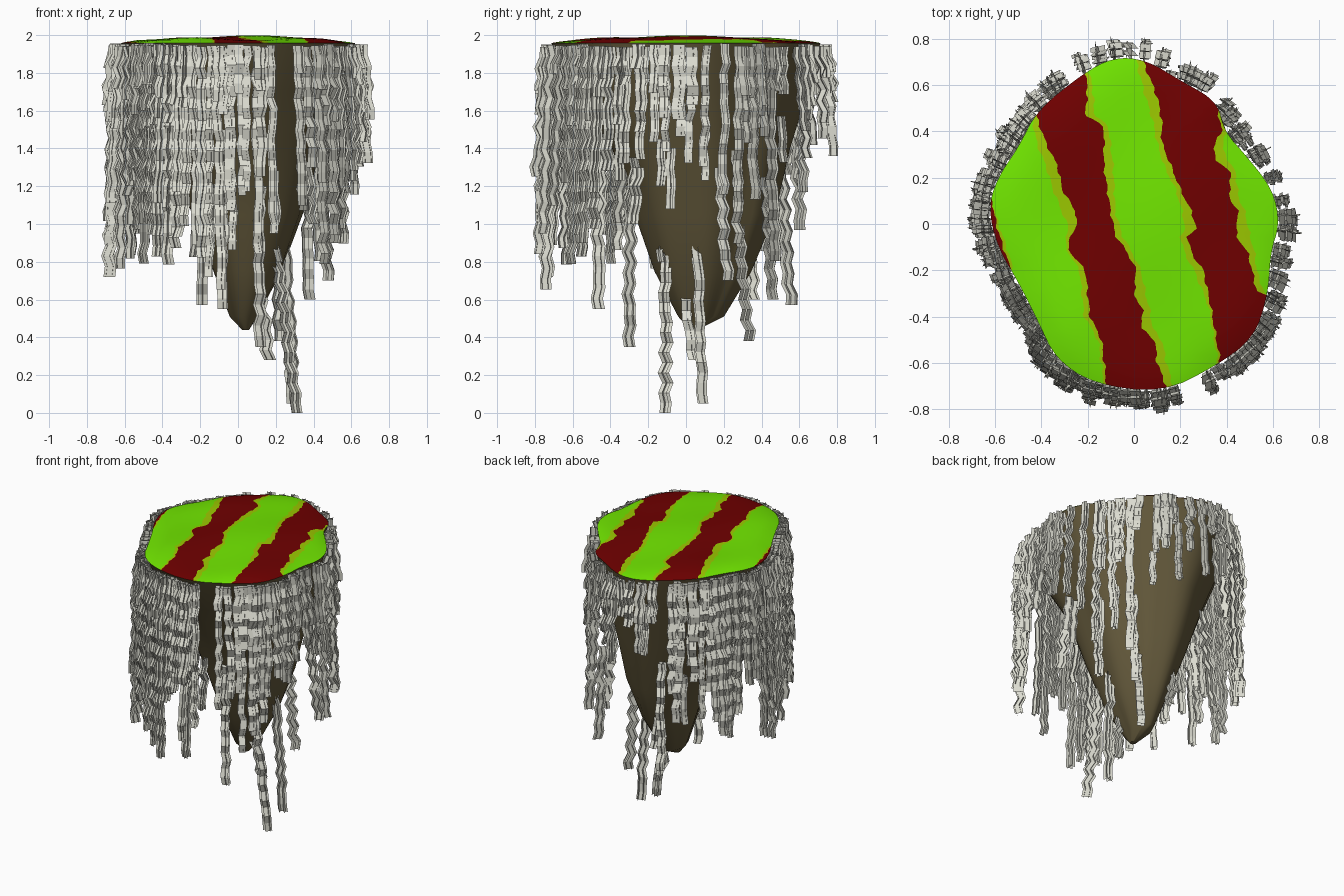
import bpy, bmesh, math, random
from mathutils import Vector

random.seed(7)
if "Cube" in bpy.data.objects:
    bpy.data.objects.remove(bpy.data.objects["Cube"])


def material(name, rgb):
    m = bpy.data.materials.new(name)
    m.use_nodes = True
    m.diffuse_color = (*rgb, 1)
    bsdf = m.node_tree.nodes["Principled BSDF"]
    bsdf.inputs["Base Color"].default_value = (*rgb, 1)
    bsdf.inputs["Roughness"].default_value = 0.9
    return m


GREEN = material("bright green", (0.17, 0.82, 0.0))
OLIVE = material("olive edge", (0.33, 0.58, 0.0))
RED = material("dark red", (0.16, 0.0, 0.0))
BROWN = material("earth brown", (0.12, 0.095, 0.042))
PALE = material("pale root", (0.72, 0.72, 0.64))


def finish(name, bm, mats, smooth=None):
    me = bpy.data.meshes.new(name)
    bm.to_mesh(me)
    bm.free()
    ob = bpy.data.objects.new(name, me)
    bpy.context.collection.objects.link(ob)
    for m in mats:
        me.materials.append(m)
    if smooth:
        bpy.ops.object.select_all(action='DESELECT')
        ob.select_set(True)
        bpy.context.view_layer.objects.active = ob
        bpy.ops.object.shade_smooth_by_angle(angle=math.radians(smooth))
    return ob


def lerp_table(table, t):
    """Linear lookup in rows sorted by their first value; returns the rest of the row."""
    if t <= table[0][0]:
        return table[0][1:]
    for a, b in zip(table, table[1:]):
        if t <= b[0]:
            f = (t - a[0]) / (b[0] - a[0])
            return tuple(p + (q - p) * f for p, q in zip(a[1:], b[1:]))
    return table[-1][1:]


# Island outline, counter-clockwise, rounded by corner cutting
outline = [Vector(p) for p in (
    (.63, 0), (.6, .15), (.48, .3), (.39, .4), (.36, .53), (.2, .62), (.05, .71), (-.09, .72),
    (-.22, .65), (-.42, .49), (-.5, .33), (-.59, .2), (-.63, .07), (-.59, -.1), (-.5, -.25),
    (-.41, -.43), (-.34, -.58), (-.18, -.69), (.12, -.73), (.36, -.61), (.52, -.49), (.58, -.3), (.59, -.12))]
for _ in range(2):
    outline = [p.lerp(q, f) for p, q in zip(outline, outline[1:] + outline[:1]) for f in (.25, .75)]
radial = sorted((math.atan2(p.y, p.x) % math.tau, p.length) for p in outline)
radial = [(radial[-1][0] - math.tau, radial[-1][1])] + radial + [(radial[0][0] + math.tau, radial[0][1])]


def radius(a):
    return lerp_table(radial, a % math.tau)[0]


def top_z(x, y):
    r = min(1, math.hypot(x, y) / radius(math.atan2(y, x)))
    return 1.957 + (1 - r ** 6) * (0.031 + 0.011 * math.sin(7 * x + 1) * math.cos(6 * y))


# Striped top: columns follow the ragged colour borders, each row y, x, fringe width
SLIVER = [(-.25, -.7, 0), (-.2, -.53, .01), (-.1, -.565, .015), (0, -.595, .01), (.1, -.612, 0), (.13, -.7, 0)]
LEFT_A = [(-.68, -.12, .01), (-.5, -.14, .015), (-.4, -.19, .025), (-.2, -.21, .025), (-.13, -.27, .01),
          (-.08, -.29, .01), (-.02, -.25, .03), (.05, -.25, .06), (.15, -.31, .04), (.25, -.33, .05),
          (.35, -.38, .04), (.46, -.42, .02), (.7, -.5, .02)]
LEFT_B = [(-.7, .14, .03), (-.6, .1, .04), (-.5, .09, .03), (-.45, .03, .05), (-.38, .04, .03), (-.3, 0, .05),
          (-.2, .01, .02), (-.12, -.03, .02), (-.05, -.08, .03), (.05, -.1, .02), (.25, -.13, .04),
          (.42, -.13, .02), (.47, -.21, .04), (.6, -.2, .02), (.7, -.23, .02)]
RIGHT_A = [(-.58, .37, .01), (-.35, .33, .01), (-.2, .3, .04), (-.13, .25, .03), (-.05, .23, .03), (-.02, .27, .05),
           (.05, .25, .04), (.15, .2, .02), (.25, .16, .03), (.35, .12, .02), (.45, .12, .04), (.55, .1, .05),
           (.7, .04, .03)]
RIGHT_B = [(-.36, .7, 0), (-.29, .53, .03), (-.2, .51, .02), (-.12, .49, .03), (-.05, .44, .06), (.05, .45, .03),
           (.12, .41, .04), (.22, .42, .02), (.27, .36, .05), (.33, .34, .04), (.4, .38, .02), (.5, .36, .01)]
BORDERS = [(SLIVER, 1), (LEFT_A, -1), (LEFT_B, 1), (RIGHT_A, -1), (RIGHT_B, 1)]
STRIP_MATS = [2, 1, 0, 1, 2, 1, 0, 1, 2, 1, 0]


def row_borders(y):
    xs = []
    for p, q in zip(outline, outline[1:] + outline[:1]):
        if (p.y - y) * (q.y - y) <= 0 and p.y != q.y:
            xs.append(p.x + (q.x - p.x) * (y - p.y) / (q.y - p.y))
    lo, hi = min(xs), max(xs)
    b = [lo]
    for k, (table, side) in enumerate(BORDERS):
        x, fringe = lerp_table(table, y)
        x += .004 * math.sin(70 * y + k) + .003 * math.sin(131 * y)
        b += sorted((x, x + side * fringe))
    return [min(hi, max(lo, x)) for x in b + [hi]]


bm = bmesh.new()
ROWS, SUB = 120, 4
y0, y1 = min(p.y for p in outline) + 1e-4, max(p.y for p in outline) - 1e-4
rows = []
for i in range(ROWS + 1):
    y = y0 + (y1 - y0) * (1 - math.cos(math.pi * i / ROWS)) / 2
    b = row_borders(y)
    rows.append([[bm.verts.new((x, y, top_z(x, y)))
                  for x in (l + (r - l) * s / SUB for s in range(SUB + 1))] for l, r in zip(b, b[1:])])
for low, high in zip(rows, rows[1:]):
    for k, (a, b) in enumerate(zip(low, high)):
        for s in range(SUB):
            f = bm.faces.new((a[s], a[s + 1], b[s + 1], b[s]))
            f.material_index = STRIP_MATS[k]
bmesh.ops.remove_doubles(bm, verts=bm.verts, dist=1e-5)
finish("striped_top", bm, [GREEN, OLIVE, RED], 40)

# Earth body: outline rings shrinking to a blunt off-centre tip
LEVELS = [(.44, .04, .04, .03, .03), (.51, .03, .08, .12, .17), (.75, .05, .09, .29, .36),
          (1.05, .05, .1, .47, .52), (1.4, .03, .08, .66, .66), (1.7, .01, .03, .86, .86),
          (1.957, 0, 0, .997, .997)]


def body_point(a, z):
    cx, cy, sx, sy = lerp_table(LEVELS, z)
    r = radius(a)
    return Vector((cx + r * math.cos(a) * sx, cy + r * math.sin(a) * sy, z))


bm = bmesh.new()
N = 48
rings = [[bm.verts.new(body_point(math.tau * i / N, lv[0])) for i in range(N)] for lv in LEVELS]
for a, b in zip(rings, rings[1:]):
    for i in range(N):
        j = (i + 1) % N
        bm.faces.new((a[i], a[j], b[j], b[i]))
bm.faces.new(rings[0][::-1])
finish("earth_body", bm, [BROWN], 35)


# Hanging roots: crossed, crinkled ribbons
def root(bm, start, end, width, angle):
    steps = max(2, round((start - end).length / .055))
    out = Vector((math.cos(angle), math.sin(angle), 0))
    side = Vector((-out.y, out.x, 0))
    path = []
    for i in range(steps + 1):
        p = start.lerp(end, i / steps)
        if 0 < i < steps:
            p += side * random.uniform(-.01, .01) + out * ((-1) ** i * .008 + random.uniform(-.008, .008))
        path.append(p)
    for direction, shift in ((side, out * .018), (side, out * -.014), (out * 1.3, side * .006)):
        w = direction * width / 2
        pairs = [(bm.verts.new(p + shift - w), bm.verts.new(p + shift + w)) for p in path]
        for a, b in zip(pairs, pairs[1:]):
            bm.faces.new((a[0], a[1], b[1], b[0]))


# Rim roots by sector: from degree, to degree, count, lowest end, highest end
SECTORS = [(-12, 14, 4, 1.2, 1.7), (18, 50, 6, .75, 1.5), (52, 112, 10, 1.35, 1.75),
           (115, 130, 4, .85, 1.4), (132, 170, 11, .75, 1.4), (170, 215, 15, .7, 1.3),
           (215, 250, 14, .72, 1.3), (250, 285, 11, .65, 1.3), (295, 326, 9, .65, 1.3), (328, 347, 5, .95, 1.5)]
bm = bmesh.new()
for d0, d1, count, low, high in SECTORS:
    for i in range(count):
        a = math.radians(d0 + (d1 - d0) * (i + random.uniform(.2, .8)) / count)
        out = Vector((math.cos(a), math.sin(a), 0))
        side = Vector((-out.y, out.x, 0))
        start = out * (radius(a) + random.uniform(.02, .03)) + Vector((0, 0, random.uniform(1.935, 1.957)))
        end = start + out * random.uniform(.01, .055) + side * random.uniform(-.03, .03)
        end.z = random.uniform(low, high)
        root(bm, start, end, random.uniform(.038, .052), a)
        # short broad tuft overlapping the upper end
        if random.random() < .7:
            tuft = start + side * random.uniform(-.02, .02)
            drop = out * .035 - Vector((0, 0, random.uniform(.12, .45)))
            root(bm, tuft, tuft + drop, random.uniform(.045, .065), a)
finish("rim_roots", bm, [PALE])

# Roots hanging from the lower body: start x, y, z, end x, y, z
LOW = [(.2, -.11, .85, .31, -.11, 0), (.13, -.14, 1.3, .21, -.12, .8), (.25, .06, .92, .29, .09, .05),
       (.1, -.01, .7, .17, .04, .28), (.11, -.3, 1.3, .12, -.3, .35), (-.07, -.46, 1.5, -.08, -.46, .55),
       (.2, .27, 1.1, .22, .33, .38), (-.16, .5, 1.3, -.19, .56, .57), (.36, .42, 1.25, .38, .46, .6),
       (.44, .18, 1.3, .48, .22, .7), (.36, -.25, 1.3, .4, -.28, 1.0), (-.03, .33, .9, 0, .36, .6)]
bm = bmesh.new()
for v in LOW:
    root(bm, Vector(v[:3]), Vector(v[3:]), .05, math.atan2(v[1], v[0]))
for i in range(16):
    a = math.tau * (i + random.random()) / 16
    start = body_point(a, random.uniform(1.15, 1.8))
    out = Vector((math.cos(a), math.sin(a), 0))
    start += out * .02
    root(bm, start, start + out * .02 - Vector((0, 0, random.uniform(.2, .45))), .04, a)
finish("body_roots", bm, [PALE])
